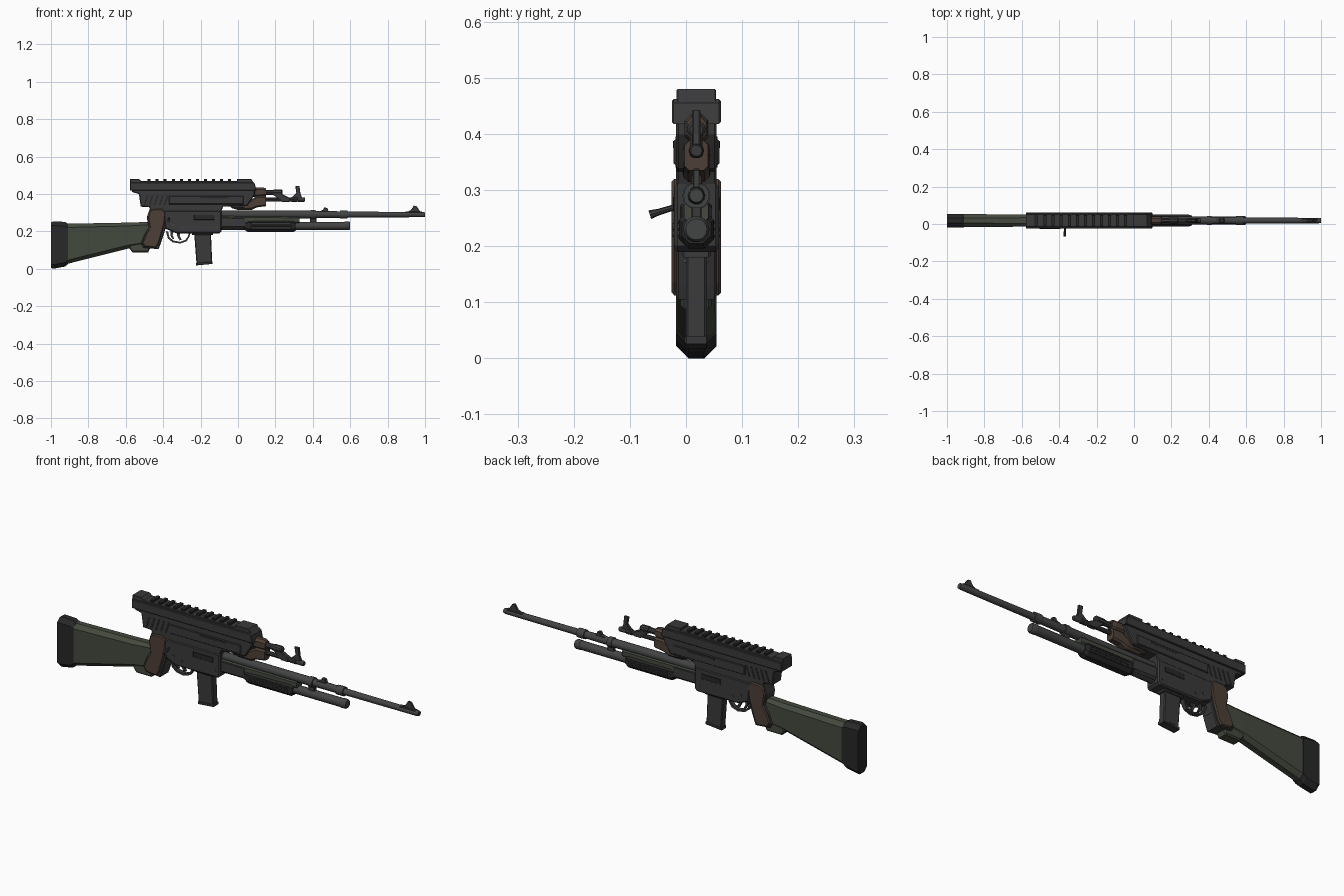
import bpy, bmesh, math
from mathutils import Vector, Matrix

CY = 0.0185  # centre plane of the rifle


def material(name, rgb):
    m = bpy.data.materials.new(name)
    m.diffuse_color = (*rgb, 1)
    return m


STEEL = material("steel", (0.042, 0.042, 0.044))
BARREL = material("barrel_steel", (0.055, 0.057, 0.056))
BLACK = material("black", (0.021, 0.021, 0.021))
GREEN = material("green", (0.058, 0.068, 0.048))
BROWN = material("brown", (0.075, 0.05, 0.038))


def finish(name, bm, mat, smooth=False):
    bmesh.ops.recalc_face_normals(bm, faces=bm.faces)
    me = bpy.data.meshes.new(name)
    bm.to_mesh(me)
    bm.free()
    ob = bpy.data.objects.new(name, me)
    bpy.context.collection.objects.link(ob)
    me.materials.append(mat)
    if smooth:
        bpy.context.view_layer.objects.active = ob
        ob.select_set(True)
        bpy.ops.object.shade_smooth_by_angle(angle=math.radians(35))
        ob.select_set(False)
    return ob


def skin(bm, rings):
    rings = [[bm.verts.new(p) for p in r] for r in rings]
    n = len(rings[0])
    for a, b in zip(rings, rings[1:]):
        for i in range(n):
            bm.faces.new((a[i], a[(i + 1) % n], b[(i + 1) % n], b[i]))
    bm.faces.new(rings[0])
    bm.faces.new(rings[-1])


def prism(name, pts, hw, mat, chamfer=0.0, y=CY):
    """Side outline in x,z with its rims chamfered towards both sides."""
    bm = bmesh.new()
    n = len(pts)
    area = sum(pts[i][0] * pts[(i + 1) % n][1] - pts[(i + 1) % n][0] * pts[i][1] for i in range(n))
    if area < 0:
        pts = pts[::-1]
    inner = []
    for i in range(n):
        p, q, r = (Vector(pts[k % n]) for k in (i - 1, i, i + 1))
        a, b = (q - p).normalized(), (r - q).normalized()
        na, nb = Vector((-a.y, a.x)), Vector((-b.y, b.x))
        inner.append(q + (na + nb) * chamfer / max(0.4, 1 + na.dot(nb)))
    rows = [(pts, -hw), (pts, hw)]
    if chamfer:
        rows = [(inner, -hw), (pts, -hw + chamfer), (pts, hw - chamfer), (inner, hw)]
    skin(bm, [[(p[0], y + d, p[1]) for p in outline] for outline, d in rows])
    return finish(name, bm, mat)


def box(name, x0, x1, z0, z1, hw, mat, chamfer=0.0, y=CY):
    return prism(name, [(x0, z0), (x1, z0), (x1, z1), (x0, z1)], hw, mat, chamfer, y)


def loft(name, sections, mat):
    """Eight-sided sections along x: (x, z low, z high, half width, chamfer)."""
    bm = bmesh.new()
    skin(bm, [[(x, CY + a, b) for a, b in (
        (-h + c, lo), (h - c, lo), (h, lo + c), (h, hi - c),
        (h - c, hi), (-h + c, hi), (-h, hi - c), (-h, lo + c))]
        for x, lo, hi, h, c in sections])
    return finish(name, bm, mat)


def lathe(name, z, stations, mat, sides=14):
    """Turned part along x from (x, radius) stations."""
    bm = bmesh.new()
    ang = [2 * math.pi * i / sides for i in range(sides)]
    skin(bm, [[(x, CY + r * math.cos(a), z + r * math.sin(a)) for a in ang] for x, r in stations])
    return finish(name, bm, mat, True)


def rod(name, a, b, r1, r2, mat, sides=8):
    bm = bmesh.new()
    a, b = Vector(a), Vector(b)
    rot = (b - a).to_track_quat('Z', 'Y').to_matrix().to_4x4()
    bmesh.ops.create_cone(bm, cap_ends=True, segments=sides, radius1=r1, radius2=r2,
                          depth=(b - a).length, matrix=Matrix.Translation((a + b) / 2) @ rot)
    return finish(name, bm, mat)


# Shoulder stock and butt pad
loft("butt_pad", [(-1.0, .006, .247, .036, .022), (-.99, 0, .253, .036, .022),
                  (-.925, .012, .251, .036, .022), (-.908, .026, .24, .036, .02)], BLACK)
loft("stock", [(-.91, .027, .241, .034, .02), (-.58, .11, .247, .033, .018),
               (-.50, .125, .25, .031, .015), (-.40, .17, .25, .03, .012)], GREEN)
prism("stock_heel", [(-.585, .115), (-.565, .088), (-.48, .088), (-.465, .12), (-.47, .17), (-.55, .16)],
      .028, GREEN, .006)

# Pistol grip core with brown side panels
prism("grip_core", [(-.47, .325), (-.385, .325), (-.378, .25), (-.395, .19), (-.415, .13), (-.425, .105),
                    (-.505, .112), (-.52, .135), (-.50, .185), (-.478, .22), (-.488, .275)], .036, STEEL, .004)
panel = [(-.458, .318), (-.405, .32), (-.388, .30), (-.391, .25), (-.404, .20), (-.424, .135),
         (-.438, .112), (-.498, .118), (-.511, .138), (-.493, .185), (-.473, .22), (-.482, .275), (-.475, .305)]
for side, s in (("front", -1), ("back", 1)):
    prism("grip_panel_" + side, panel, .007, BROWN, .005, CY + s * .037)

# Lower receiver
prism("receiver", [(-.40, .312), (-.088, .312), (-.088, .2), (-.10, .19), (-.33, .19), (-.39, .215)],
      .04, STEEL, .006)
for side, s in (("front", -1), ("back", 1)):
    box("receiver_port_" + side, -.235, -.125, .262, .288, .002, BLACK, .0015, CY + s * .04)
    for i, (px, pz) in enumerate(((-.345, .235), (-.30, .222), (-.115, .222))):
        rod(f"receiver_pin_{side}_{i}", (px, CY + s * .038, pz), (px, CY + s * .0425, pz), .006, .006, BARREL)

# Bolt handle on the front side
rod("bolt_handle", (-.37, -.012, .272), (-.37, -.058, .258), .005, .006, STEEL)
rod("bolt_knob", (-.37, -.05, .2605), (-.37, -.0645, .256), .006, .008, STEEL)

# Trigger guard and triggers
guard = [(-.385, .20), (-.375, .162), (-.35, .142), (-.31, .135), (-.275, .147), (-.26, .17), (-.253, .195)]
inner = [(-.262, .195), (-.268, .173), (-.281, .155), (-.31, .144), (-.345, .151), (-.366, .167), (-.374, .20)]
prism("trigger_guard", guard + inner, .011, STEEL)
prism("trigger", [(-.325, .20), (-.305, .20), (-.312, .178), (-.302, .155), (-.312, .152), (-.325, .175)], .006, STEEL)
prism("rear_trigger", [(-.36, .205), (-.343, .20), (-.35, .18), (-.341, .16), (-.35, .158), (-.362, .18)], .006, STEEL)

# Magazine
prism("magazine", [(-.235, .20), (-.145, .20), (-.138, .035), (-.222, .028)], .0185, STEEL, .004)
prism("magazine_base", [(-.225, .032), (-.135, .04), (-.136, .026), (-.225, .018)], .021, STEEL, .003)
box("magazine_collar", -.245, -.135, .18, .20, .026, STEEL, .004)

# Upper receiver
prism("upper_receiver", [(-.57, .425), (-.565, .41), (-.53, .40), (-.52, .332), (-.475, .33), (-.465, .305),
                         (-.09, .305), (-.08, .332), (.05, .338), (.075, .375), (.09, .40), (.09, .425)],
      .036, STEEL, .004)
for side, s in (("front", -1), ("back", 1)):
    box("side_plate_" + side, -.37, .03, .345, .39, .004, STEEL, .003, CY + s * .037)
    box("side_recess_" + side, -.20, -.05, .375, .387, .001, BLACK, 0, CY + s * .0408)
    for i in range(5):
        x = -.505 + i * .027
        prism(f"rear_slit_{side}_{i}", [(x, .34), (x + .009, .34), (x + .027, .395), (x + .018, .395)],
              .001, BLACK, 0, CY + s * .0365)

# Top rail with end blocks and cross teeth
prism("rail_body", [(-.578, .418), (.098, .418), (.09, .455), (.08, .462), (-.578, .462)], .0435, STEEL, .003)
box("rail_top", -.56, .075, .455, .469, .035, STEEL, .003)
prism("rail_rear_block", [(-.578, .455), (-.578, .48), (-.53, .48), (-.51, .465), (-.51, .455)], .035, STEEL, .002)
prism("rail_front_block", [(-.005, .455), (-.005, .48), (.07, .48), (.088, .455)], .035, STEEL, .002)
for i in range(11):
    x = -.475 + i * .043
    box(f"rail_tooth_{i}", x - .008, x + .008, .46, .48, .03, BLACK, .002)

# Upper handguard, gas tube and short barrel
loft("upper_handguard", [(.05, .385, .432, .022, .01), (.135, .385, .435, .021, .011), (.15, .39, .43, .017, .009)], BROWN)
loft("lower_handguard", [(-.035, .325, .345, .015, .006), (0, .314, .35, .021, .009), (.07, .314, .37, .024, .01),
                         (.10, .328, .388, .023, .008), (.15, .335, .388, .021, .008)], BROWN)
loft("handguard_cap", [(-.04, .33, .36, .022, .006), (-.025, .322, .36, .025, .006), (.035, .322, .36, .025, .006)], STEEL)
lathe("gas_tube", .408, [(.13, .014), (.19, .014), (.19, .017), (.232, .017), (.238, .012)], STEEL, 10)
prism("gas_block", [(.185, .40), (.235, .40), (.275, .38), (.275, .358), (.235, .358)], .011, STEEL, .003)
lathe("upper_barrel", .37, [(.13, .011), (.285, .011), (.285, .014), (.315, .014), (.315, .012), (.35, .013),
                            (.358, .010)], STEEL, 10)
prism("upper_front_sight", [(.28, .376), (.345, .376), (.334, .40), (.329, .443), (.306, .443), (.312, .405)],
      .007, STEEL, .002)

# Main barrel with bands and sights
lathe("main_barrel", .29, [(-.10, .021), (.39, .021), (.39, .025), (.415, .025), (.415, .019), (.545, .018),
                           (.545, .023), (.585, .023), (.585, .016), (.99, .0145), (1.0, .012)], BARREL)
lathe("muzzle_bore", .29, [(.99, .007), (1.0, .007)], BLACK, 10)
prism("rear_sight", [(.43, .305), (.485, .305), (.478, .325), (.462, .328), (.455, .315)], .01, STEEL, .002)
prism("front_sight", [(.90, .302), (.98, .302), (.97, .312), (.955, .335), (.94, .338), (.925, .314)], .006, STEEL, .0015)
box("front_sight_base", .895, .985, .285, .305, .011, STEEL, .003)

# Fore-end between barrel and tube, tube and sliding pump
loft("fore_end", [(-.09, .215, .282, .028, .01), (.04, .215, .278, .026, .01)], STEEL)
loft("fore_end_strip", [(-.09, .238, .284, .025, .008), (.33, .243, .28, .022, .008)], GREEN)
lathe("under_tube", .23, [(-.10, .022), (.57, .022), (.57, .0235), (.593, .0235), (.6, .019)], BARREL)
box("barrel_band", .385, .42, .235, .29, .009, STEEL, .002)
loft("pump", [(.03, .21, .25, .023, .012), (.055, .196, .263, .031, .016),
              (.295, .196, .263, .031, .016), (.31, .205, .255, .026, .014)], BLACK)
for side, s in (("front", -1), ("back", 1)):
    for i in range(3):
        z = .218 + i * .012
        box(f"pump_rib_{side}_{i}", .07, .285, z - .003, z + .003, .002, STEEL, .001, CY + s * .031)
